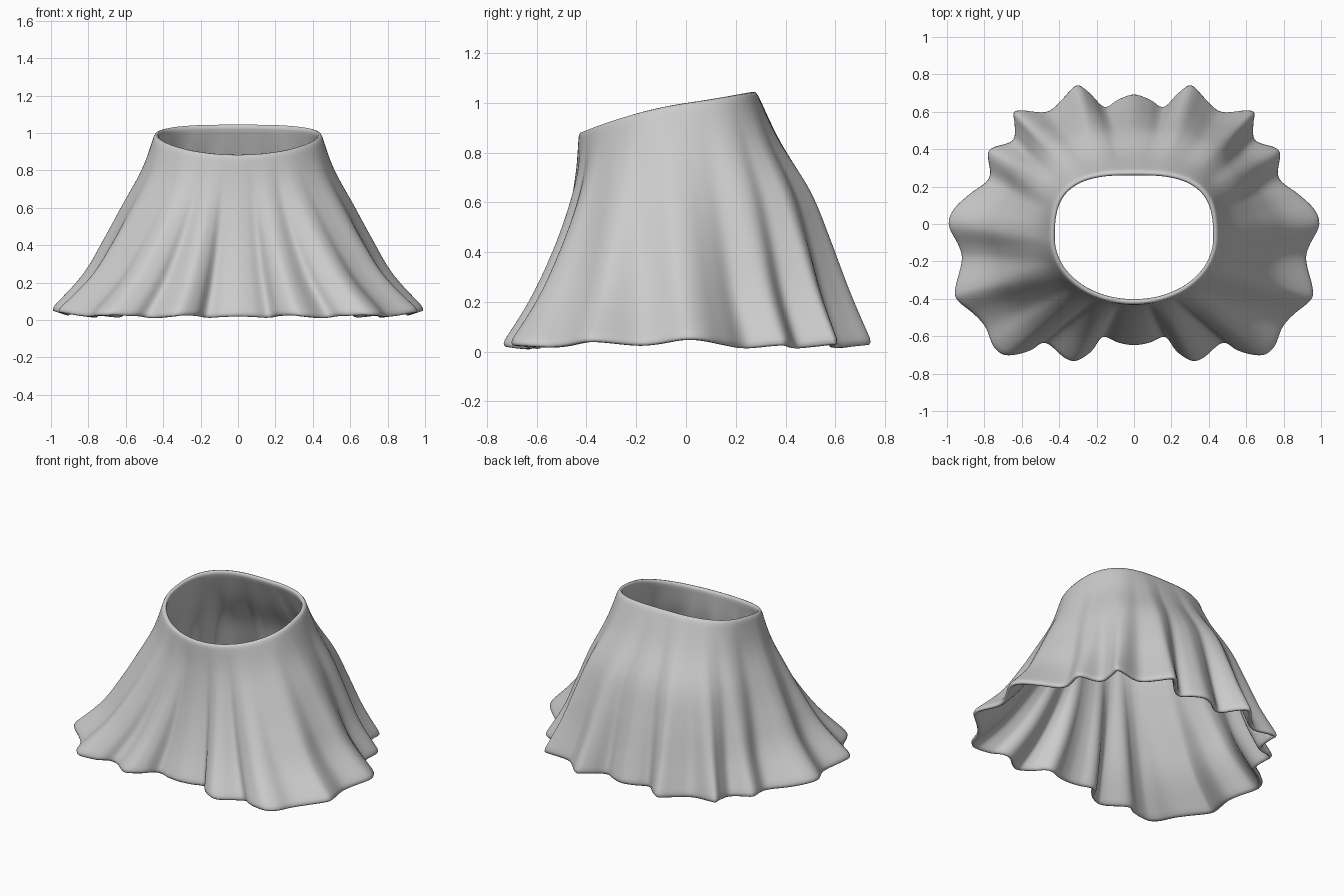
import bpy, bmesh, math
from mathutils import Vector

if "Cube" in bpy.data.objects:
    bpy.data.objects.remove(bpy.data.objects["Cube"])

# Right half of the pleated hem outline, front centre to back centre
HALF = [(0, -.655), (.09, -.64), (.17, -.61), (.23, -.69), (.31, -.74), (.38, -.72),
        (.48, -.64), (.57, -.69), (.69, -.71), (.76, -.66), (.80, -.56), (.86, -.49),
        (.955, -.41), (.965, -.34), (.93, -.20), (.945, -.12), (1.0, -.01), (.975, .08),
        (.88, .17), (.78, .25), (.79, .37), (.76, .415), (.655, .45), (.645, .53),
        (.65, .60), (.60, .615), (.47, .605), (.39, .67), (.31, .75), (.24, .71),
        (.16, .63), (.09, .67), (0, .70)]
# How far the cloth has spread at six even steps from waist to hem
FRONT = [0, .06, .20, .40, .66, 1]
SIDE = [0, .13, .32, .50, .69, 1]
BACK = [0, .24, .54, .71, .85, 1]
SUB, ROWS = 4, 24


def catmull(a, b, c, d, t):
    return 0.5 * (b * 2 + (c - a) * t + (a * 2 - b * 5 + c * 4 - d) * t * t
                  + (b * 3 - a - c * 3 + d) * t ** 3)


def table(vals, s):
    x = s * (len(vals) - 1)
    i = min(int(x), len(vals) - 2)
    a = vals[i - 1] if i else 2 * vals[0] - vals[1]
    d = vals[i + 2] if i + 2 < len(vals) else 2 * vals[-1] - vals[-2]
    return catmull(a, vals[i], vals[i + 1], d, x - i)


def box_blur(pts, r):
    n = len(pts)
    return [sum((pts[(i + k) % n] for k in range(-r, r + 1)), Vector((0, 0))) / (2 * r + 1)
            for i in range(n)]


# Hem curve with folds, and the same curve with the folds ironed out
ctrl = [Vector(p) for p in HALF] + [Vector((-x, y)) for x, y in HALF[-2:0:-1]]
n = len(ctrl)
hem = [catmull(ctrl[i - 1], ctrl[i], ctrl[(i + 1) % n], ctrl[(i + 2) % n], k / SUB)
       for i in range(n) for k in range(SUB)]
flat = box_blur(box_blur(hem, 10), 8)
N = len(hem)


def waist_point(phi):
    """Waist opening: rounded in front, squarer at the back."""
    x, y = math.sin(phi), math.cos(phi)
    e = 2.9 if y > 0 else 2.0
    r = (abs(x) ** e + abs(y) ** e) ** (-1 / e)
    return Vector((.445 * r * x, -.075 + .355 * r * y))


# Skirt surface lofted from waist to hem
bm = bmesh.new()
grid = []
for h, f in zip(hem, flat):
    phi = math.atan2(f.x, f.y / .7)
    w = waist_point(phi)
    c = math.cos(phi)
    top = 1.005 + .14 * w.y - (.32 * w.y ** 2 if w.y < 0 else -.1 * w.y ** 2)
    bottom = .022 + .15 * (h.length - f.length) + .025 * abs(h.x) ** 8
    col = []
    for r in range(ROWS + 1):
        s = r / ROWS
        side = table(SIDE, s)
        end = table(BACK if c > 0 else FRONT, s)
        spread = side + c * c * (end - side)
        p = w + (f - w) * spread + (h - f) * s ** 1.6
        col.append(bm.verts.new((p.x, p.y, top + (bottom - top) * s)))
    grid.append(col)
for i in range(N):
    a, b = grid[i], grid[(i + 1) % N]
    for r in range(ROWS):
        bm.faces.new((a[r], a[r + 1], b[r + 1], b[r])).smooth = True
bmesh.ops.recalc_face_normals(bm, faces=bm.faces)
# Make the normals point outward so thickness grows inward
bm.faces.ensure_lookup_table()
face = bm.faces[0]
if face.normal.dot(face.calc_center_median() + Vector((0, .05, -.5))) < 0:
    bmesh.ops.reverse_faces(bm, faces=bm.faces)

mesh = bpy.data.meshes.new("skirt")
bm.to_mesh(mesh)
bm.free()
skirt = bpy.data.objects.new("skirt", mesh)
bpy.context.collection.objects.link(skirt)

# Cloth thickness with soft rolled edges
solid = skirt.modifiers.new("thickness", 'SOLIDIFY')
solid.thickness = .03
solid.offset = -1
soft = skirt.modifiers.new("soft_edges", 'SUBSURF')
soft.levels = soft.render_levels = 1
